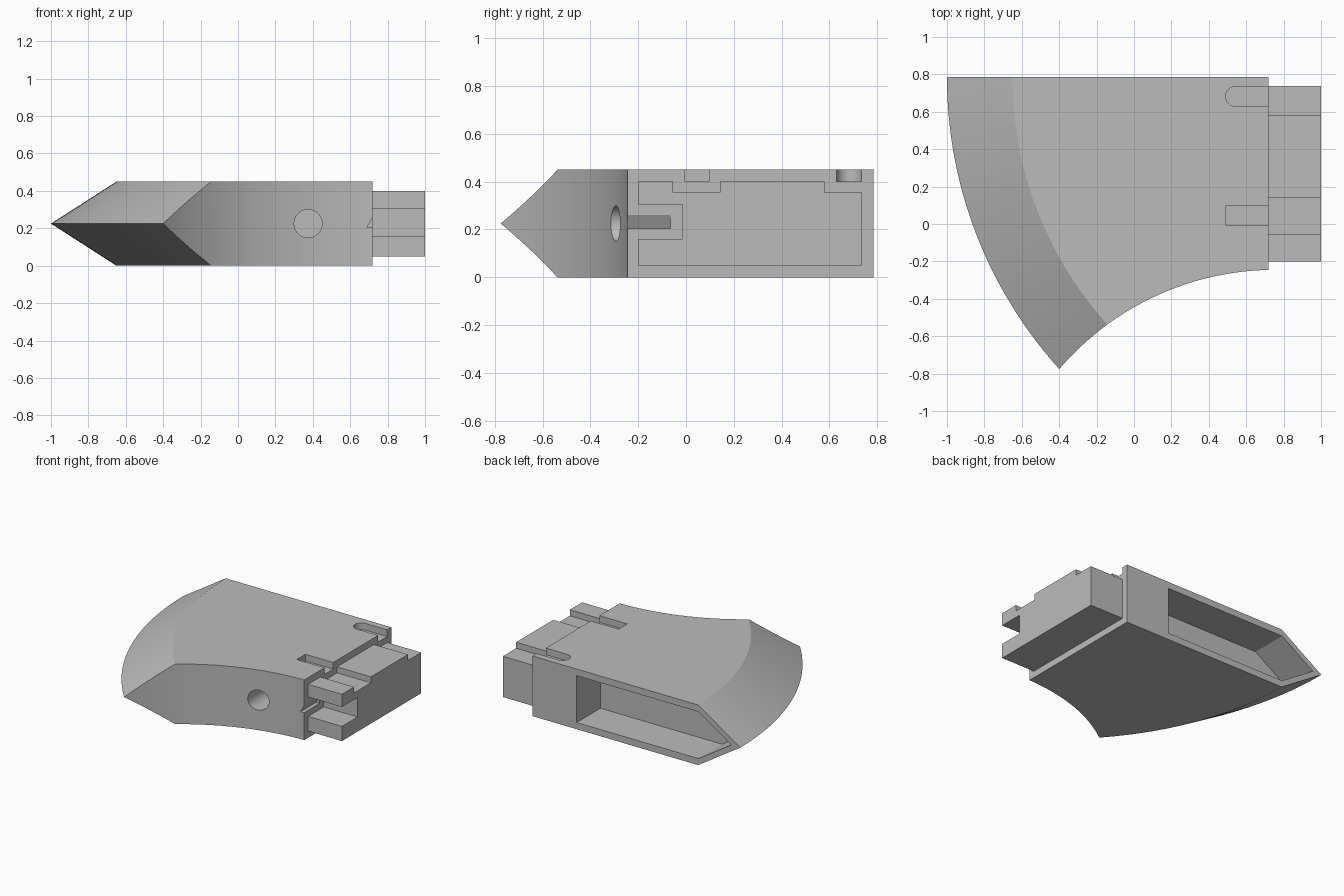
import bpy, bmesh, math

cube = bpy.data.objects.get("Cube")
if cube:
    bpy.data.objects.remove(cube, do_unlink=True)

HEIGHT = 0.45
MID = HEIGHT / 2
NECK_X = 0.72
BACK_Y = 0.785

grey = bpy.data.materials.new("plain grey")
grey.use_nodes = True
grey.diffuse_color = (0.5, 0.5, 0.5, 1)
grey.node_tree.nodes["Principled BSDF"].inputs["Base Color"].default_value = grey.diffuse_color


def finish(name, bm):
    bmesh.ops.recalc_face_normals(bm, faces=bm.faces)
    mesh = bpy.data.meshes.new(name)
    bm.to_mesh(mesh)
    bm.free()
    obj = bpy.data.objects.new(name, mesh)
    bpy.context.collection.objects.link(obj)
    mesh.materials.append(grey)
    return obj


def loft(name, rings):
    """Closed solid through rings of matching points."""
    bm = bmesh.new()
    rows = [[bm.verts.new(p) for p in ring] for ring in rings]
    for a, b in zip(rows, rows[1:]):
        for i in range(len(a)):
            j = (i + 1) % len(a)
            bm.faces.new((a[i], a[j], b[j], b[i]))
    bm.faces.new(rows[0])
    bm.faces.new(rows[-1])
    return finish(name, bm)


def prism(name, axis, profile, start, end):
    """Extrude a 2D profile along x, y or z."""
    place = {"x": lambda u, v, t: (t, u, v),
             "y": lambda u, v, t: (u, t, v),
             "z": lambda u, v, t: (u, v, t)}[axis]
    return loft(name, [[place(u, v, t) for u, v in profile] for t in (start, end)])


def arc(cx, cy, r, start, end, steps):
    return [(cx + r * math.cos(a), cy + r * math.sin(a))
            for a in (math.radians(start + (end - start) * i / steps)
                      for i in range(steps + 1))]


def rect(u0, u1, v0, v1):
    return [(u0, v0), (u1, v0), (u1, v1), (u0, v1)]


def cut(target, cutter):
    mod = target.modifiers.new("cut", "BOOLEAN")
    mod.operation = "DIFFERENCE"
    mod.solver = "EXACT"
    mod.object = cutter
    bpy.context.view_layer.objects.active = target
    bpy.ops.object.modifier_apply(modifier=mod.name)
    bpy.data.objects.remove(cutter, do_unlink=True)


# Blade body: wedge section swept round a vertical axis
AXIS_X, EDGE_R, RIDGE_R = 1.328, 2.328, 1.978
section = [(0.05, 0), (RIDGE_R, 0), (EDGE_R, MID), (RIDGE_R, HEIGHT), (0.05, HEIGHT)]
rings = []
for i in range(61):
    a = math.radians(180 + 75 * i / 60)
    rings.append([(AXIS_X + r * math.cos(a), BACK_Y + r * math.sin(a), z)
                  for r, z in section])
body = loft("blade_body", rings)

# Straight neck end and hollow curved front
cut(body, prism("neck_cutter", "x", rect(-3, 2, -1, 1), NECK_X, 3))
cut(body, prism("front_cutter", "z", arc(0.753, -1.763, 1.518, 0, 358, 179), -1, 1))

# Pocket in the back, following the wedge outline
cut(body, prism("pocket_cutter", "y",
                [(0.355, 0.05), (-0.653, 0.05), (-0.925, MID), (-0.653, 0.4), (0.355, 0.4)],
                0.505, 1))

# Round hole in the front
cut(body, prism("hole_cutter", "y", arc(0.375, MID, 0.075, 0, 350, 35), -0.6, -0.02))

# Top grooves, one square and one round ended
cut(body, prism("square_groove_cutter", "z", rect(0.49, 0.8, -0.005, 0.097), 0.4, 0.6))
cut(body, prism("round_groove_cutter", "z",
                [(0.8, 0.735)] + arc(0.543, 0.682, 0.053, 90, 270, 16) + [(0.8, 0.629)],
                0.4, 0.6))

# Sloped catch notch in the neck end
cut(body, prism("catch_cutter", "y",
                [(0.69, 0.205), (0.74, 0.205), (0.74, 0.297), (NECK_X, 0.26)], -0.5, -0.065))

# Connector tang with stepped top and side slot
tang = prism("connector_tang", "x",
             [(-0.2, 0.05), (0.737, 0.05), (0.737, 0.355), (0.58, 0.355), (0.58, 0.4),
              (0.142, 0.4), (0.142, 0.355), (-0.055, 0.355), (-0.055, 0.4), (-0.2, 0.4),
              (-0.2, 0.305), (-0.015, 0.305), (-0.015, 0.16), (-0.2, 0.16)],
             NECK_X - 0.005, 1)

for obj in (body, tang):
    bpy.ops.object.select_all(action="DESELECT")
    obj.select_set(True)
    bpy.context.view_layer.objects.active = obj
    bpy.ops.object.shade_smooth_by_angle(angle=math.radians(20))
